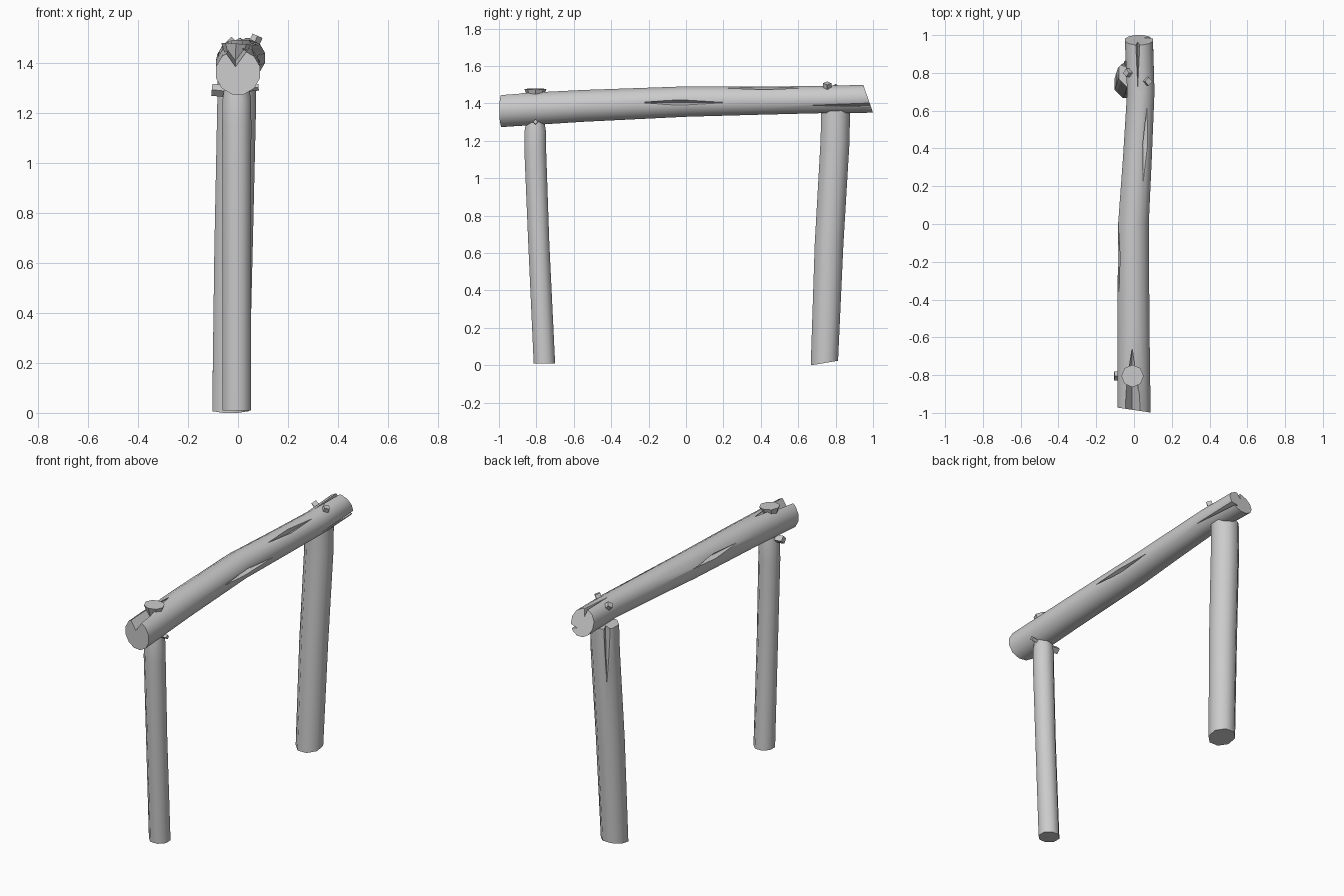
import bpy, bmesh, math
from mathutils import Vector, Matrix

cube = bpy.data.objects.get("Cube")
if cube:
    bpy.data.objects.remove(cube)

grey = bpy.data.materials.new("weathered grey")
grey.use_nodes = True
grey.diffuse_color = (0.6, 0.6, 0.6, 1)
grey.node_tree.nodes["Principled BSDF"].inputs["Base Color"].default_value = (0.6, 0.6, 0.6, 1)


def finish(name, bm):
    bmesh.ops.recalc_face_normals(bm, faces=bm.faces)
    mesh = bpy.data.meshes.new(name)
    bm.to_mesh(mesh)
    bm.free()
    mesh.materials.append(grey)
    ob = bpy.data.objects.new(name, mesh)
    bpy.context.collection.objects.link(ob)
    return ob


def log(name, stations, sides, place, trim):
    """Loft rings (distance, centre a, centre b, radius) into a capped log."""
    bm = bmesh.new()
    rings = []
    for i, (t, a, b, r) in enumerate(stations):
        ring = []
        for k in range(sides):
            ang = math.tau * (k + 0.5) / sides
            co = Vector(place(t, a + r * math.cos(ang), b + r * math.sin(ang)))
            ring.append(bm.verts.new(trim(i, co)))
        rings.append(ring)
    for lo, hi in zip(rings, rings[1:]):
        for k in range(sides):
            n = (k + 1) % sides
            bm.faces.new((lo[k], lo[n], hi[n], hi[k]))
    bm.faces.new(rings[0])
    bm.faces.new(rings[-1])
    return finish(name, bm)


def frame(loc, along, normal):
    x = Vector(along).normalized()
    y = Vector(normal).cross(x).normalized()
    z = x.cross(y)
    return Matrix.Translation(loc) @ Matrix((x, y, z)).transposed().to_4x4()


def cut_cracks(ob, cracks):
    """Carve spindle-shaped cracks (place, along, normal, half length, half width, depth)."""
    cutters = []
    for loc, along, normal, length, width, depth in cracks:
        bm = bmesh.new()
        for axis, size in enumerate((length, width, depth)):
            for s in (-size, size):
                co = Vector()
                co[axis] = s
                bm.verts.new(frame(loc, along, normal) @ co)
        bmesh.ops.convex_hull(bm, input=bm.verts)
        cutter = finish("crack_cutter", bm)
        cutter.hide_render = True
        cutters.append(cutter)
        mod = ob.modifiers.new("crack", 'BOOLEAN')
        mod.operation = 'DIFFERENCE'
        mod.solver = 'EXACT'
        mod.object = cutter
    bpy.context.view_layer.update()
    mesh = bpy.data.meshes.new_from_object(ob.evaluated_get(bpy.context.evaluated_depsgraph_get()))
    ob.modifiers.clear()
    ob.data = mesh
    for cutter in cutters:
        bpy.data.objects.remove(cutter)


def smooth(ob, degrees):
    bpy.ops.object.select_all(action='DESELECT')
    ob.select_set(True)
    bpy.context.view_layer.objects.active = ob
    bpy.ops.object.shade_smooth_by_angle(angle=math.radians(degrees))


def peg(name, loc, normal, r1, r2, height, sides):
    bm = bmesh.new()
    bmesh.ops.create_cone(bm, cap_ends=True, segments=sides, radius1=r1, radius2=r2, depth=height)
    bm.transform(frame(loc, (0, 1, 0), normal))
    return finish(name, bm)


# Crossbeam with slanted ends
def trim_beam(i, co):
    if i == 0:
        co.y += 0.015 - 0.15 * co.x
    elif i == 5:
        co.y -= 0.35 * (co.z - 1.425)
    return co


beam = log("crossbeam", [(-1, 0, 1.362, 0.091), (-0.55, -0.003, 1.387, 0.088),
                         (0, -0.003, 1.41, 0.084), (0.35, 0.018, 1.415, 0.079),
                         (0.7, 0.036, 1.42, 0.075), (0.974, 0.026, 1.425, 0.077)], 12,
           lambda t, a, b: (a, t, b), trim_beam)
cut_cracks(beam, [
    ((-0.01, -1.0, 1.452), (0, 1, 0), (0, 0, 1), 0.43, 0.05, 0.07),
    ((0.082, -0.02, 1.405), (0.04, 1, 0), (1, 0, 0), 0.26, 0.016, 0.04),
    ((0.06, 0.42, 1.484), (0.05, 1, 0), (0.6, 0, 0.8), 0.22, 0.016, 0.035),
    ((0.102, 1.0, 1.39), (0, 1, 0), (1, 0, 0), 0.33, 0.014, 0.05),
    ((0.02, 0.98, 1.5), (0, 1, 0), (0, 0, 1), 0.3, 0.012, 0.045),
    ((-0.08, -0.17, 1.43), (0, 1, 0), (-1, 0, 0.3), 0.22, 0.016, 0.035),
])
smooth(beam, 40)

# Posts leaning slightly, the rear one with a slanted foot
front_post = log("front_post", [(0.01, -0.005, -0.757, 0.062), (0.65, -0.005, -0.787, 0.061),
                                (1.15, -0.005, -0.806, 0.063), (1.25, -0.005, -0.806, 0.062),
                                (1.31, -0.005, -0.806, 0.052)], 8,
                 lambda t, a, b: (a, b, t), lambda i, co: co)
smooth(front_post, 50)


def trim_foot(i, co):
    if i == 0:
        co.z = max(0, 0.012 + 0.17 * (co.y - 0.74))
    return co


rear_post = log("rear_post", [(0.0, -0.03, 0.74, 0.079), (0.65, -0.018, 0.765, 0.083),
                              (1.2, -0.006, 0.797, 0.084), (1.365, -0.004, 0.8, 0.083)], 8,
                lambda t, a, b: (a, b, t), trim_foot)
cut_cracks(rear_post, [((-0.06, 0.856, 1.33), (0, 0, 1), (-0.7, 0.7, 0), 0.36, 0.018, 0.05)])
smooth(rear_post, 50)

# Sawn branch stub on the front end of the beam
peg("branch_stub", (-0.01, -0.805, 1.437), (0.05, 0, 1), 0.028, 0.059, 0.08, 8)

# Small wooden pegs at the joints
peg("front_peg_right", (-0.08, -0.805, 1.29), (-1, 0, 0.1), 0.024, 0.024, 0.05, 4)
peg("front_peg_left", (0.06, -0.805, 1.3), (1, 0, 0.1), 0.013, 0.013, 0.045, 4)
peg("rear_peg_right", (-0.028, 0.8, 1.475), (-0.7, 0, 0.7), 0.022, 0.022, 0.04, 4)
peg("rear_peg_left", (0.07, 0.755, 1.49), (0.4, 0, 0.9), 0.022, 0.022, 0.04, 4)
